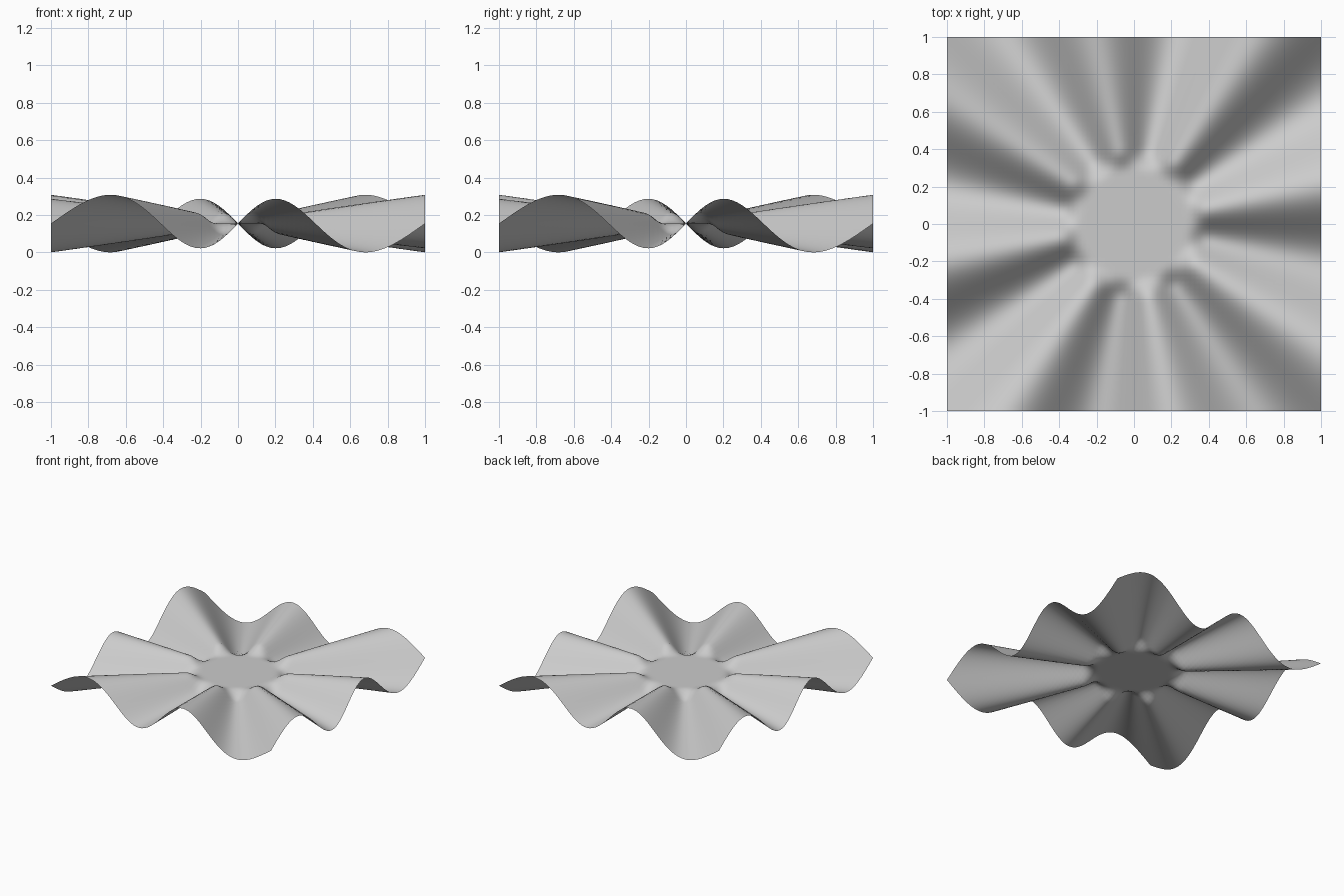
import bpy, bmesh, math

if "Cube" in bpy.data.objects:
    bpy.data.objects.remove(bpy.data.objects["Cube"])

FLAT_R, FULL_R = 0.28, 0.40   # flat disc radius, radius where folds are fully formed
FOLDS = 8
MID_Z = 0.153


def fold_height(x, y):
    r = math.hypot(x, y)
    t = min(max((r - FLAT_R) / (FULL_R - FLAT_R), 0.0), 1.0)
    blend = t * t * (3 - 2 * t)
    return blend * 0.13 * r ** 0.9 * math.sin(FOLDS * math.atan2(y, x))


# Square cloth sheet: flat centre, radial waves growing towards the edges
bm = bmesh.new()
bmesh.ops.create_grid(bm, x_segments=80, y_segments=80, size=1.0)
for v in bm.verts:
    v.co.z = MID_Z + fold_height(v.co.x, v.co.y)

# Rest the lowest fold on the ground
low = min(v.co.z for v in bm.verts)
for v in bm.verts:
    v.co.z -= low
for f in bm.faces:
    f.smooth = True

mesh = bpy.data.meshes.new("rippled_cloth")
bm.to_mesh(mesh)
bm.free()
cloth = bpy.data.objects.new("rippled_cloth", mesh)
bpy.context.collection.objects.link(cloth)
